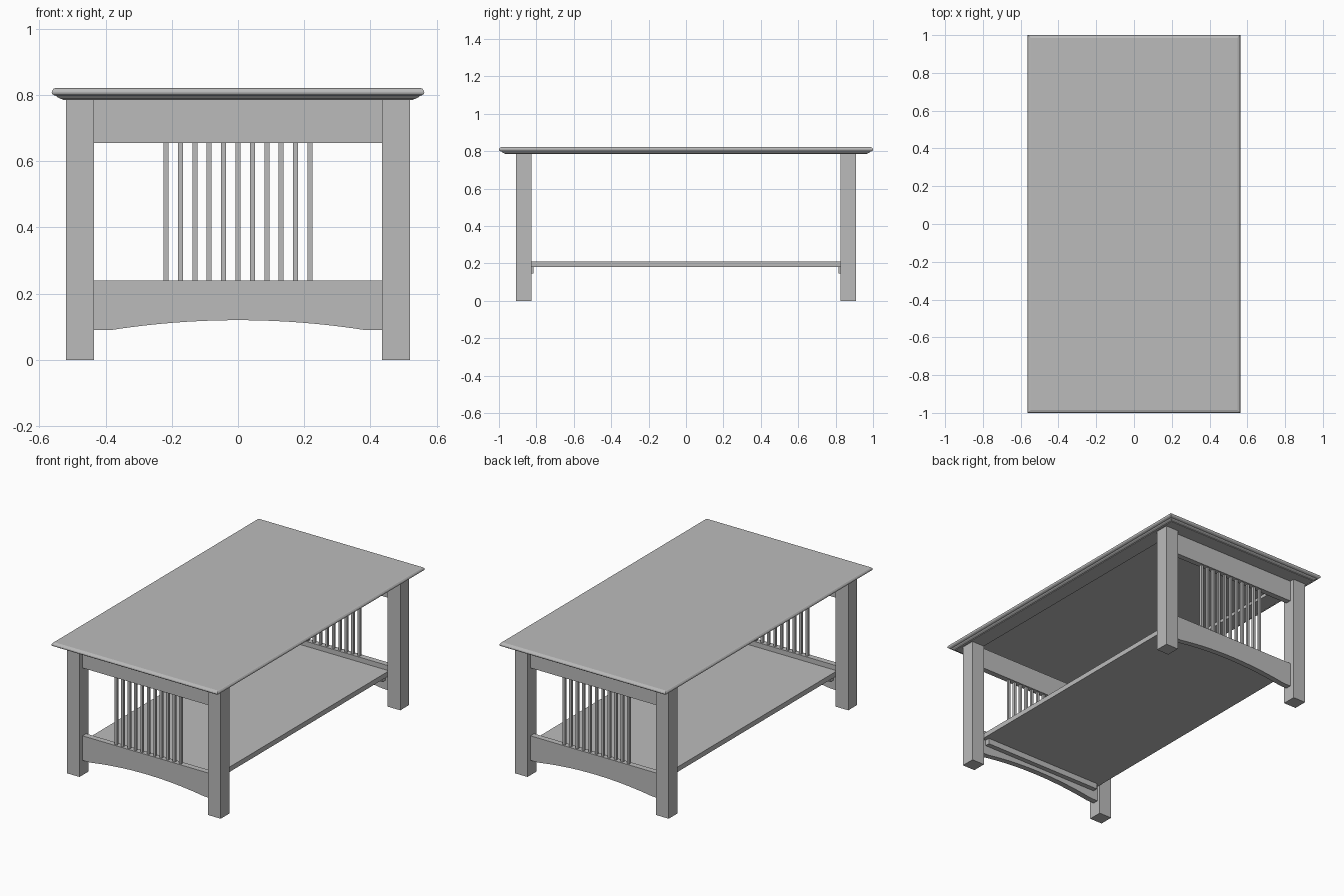
import bpy
import bmesh
import math

cube = bpy.data.objects.get("Cube")
if cube:
    bpy.data.objects.remove(cube, do_unlink=True)

# One plain finish for the whole table
grey = bpy.data.materials.new("plain_grey")
grey.use_nodes = True
colour = (0.5, 0.5, 0.5, 1)
grey.diffuse_color = colour
grey.node_tree.nodes["Principled BSDF"].inputs["Base Color"].default_value = colour


def finish(name, bm):
    bmesh.ops.recalc_face_normals(bm, faces=bm.faces)
    mesh = bpy.data.meshes.new(name)
    bm.to_mesh(mesh)
    bm.free()
    mesh.materials.append(grey)
    obj = bpy.data.objects.new(name, mesh)
    bpy.context.collection.objects.link(obj)
    return obj


def box(name, x0, x1, y0, y1, z0, z1):
    bm = bmesh.new()
    bmesh.ops.create_cube(bm, size=1)
    for v in bm.verts:
        v.co.x = x1 if v.co.x > 0 else x0
        v.co.y = y1 if v.co.y > 0 else y0
        v.co.z = z1 if v.co.z > 0 else z0
    return finish(name, bm)


# Main sizes
HALF_X, HALF_Y, TOP_Z = 0.563, 1.0, 0.822
UNDER_Z = 0.785
LEG_IN_X, LEG_OUT_X = 0.435, 0.52
LEG_IN_Y, LEG_OUT_Y = 0.825, 0.91
RAIL_IN, RAIL_OUT = 0.845, 0.88


# Table top: moulded edge profile (inset, height) swept around a rectangle,
# with a shallow recess underneath
def table_top():
    profile = [(0.014, TOP_Z), (0.006, 0.819), (0.001, 0.813), (0, 0.808),
               (0.002, 0.803), (0.008, 0.799), (0.015, 0.797), (0.018, 0.793),
               (0.026, 0.789), (0.032, 0.788), (0.033, UNDER_Z),
               (0.128, UNDER_Z), (0.128, 0.805)]
    bm = bmesh.new()
    rings = []
    for inset, z in profile:
        rings.append([bm.verts.new((sx * (HALF_X - inset), sy * (HALF_Y - inset), z))
                      for sx, sy in ((1, 1), (-1, 1), (-1, -1), (1, -1))])
    for a, b in zip(rings, rings[1:]):
        for i in range(4):
            j = (i + 1) % 4
            bm.faces.new((a[i], a[j], b[j], b[i]))
    bm.faces.new(rings[0])
    bm.faces.new(rings[-1])
    finish("table_top", bm)


# Lower rail with a gently arched underside
def arched_rail(name, y0, y1):
    foot, arch, steps = 0.385, 0.03, 20
    outline = [(-LEG_IN_X, 0.24), (-LEG_IN_X, 0.09)]
    for i in range(steps + 1):
        x = foot * (2 * i / steps - 1)
        outline.append((x, 0.09 + arch * (1 - (x / foot) ** 2)))
    outline += [(LEG_IN_X, 0.09), (LEG_IN_X, 0.24)]
    bm = bmesh.new()
    face = bm.faces.new([bm.verts.new((x, y0, z)) for x, z in outline])
    extruded = bmesh.ops.extrude_face_region(bm, geom=[face])["geom"]
    moved = [g for g in extruded if isinstance(g, bmesh.types.BMVert)]
    bmesh.ops.translate(bm, verts=moved, vec=(0, y1 - y0, 0))
    finish(name, bm)


table_top()

# Both end frames
for end, s in (("front", -1), ("back", 1)):
    def span(a, b):
        return sorted((s * a, s * b))

    for side, sx in (("left", 1), ("right", -1)):
        box(f"{end}_{side}_leg", *sorted((sx * LEG_IN_X, sx * LEG_OUT_X)),
            *span(LEG_IN_Y, LEG_OUT_Y), 0, UNDER_Z)
    box(f"{end}_upper_rail", -LEG_IN_X, LEG_IN_X, *span(RAIL_IN, RAIL_OUT), 0.655, UNDER_Z)
    arched_rail(f"{end}_lower_rail", *span(RAIL_IN, RAIL_OUT))
    box(f"{end}_shelf_cleat", -0.405, 0.405, *span(0.815, RAIL_IN), 0.145, 0.18)

    # Row of square spindles between the rails
    mid = (RAIL_IN + RAIL_OUT) / 2
    for i in range(11):
        x = (i - 5) * 0.0435
        box(f"{end}_spindle_{i + 1}", x - 0.0075, x + 0.0075,
            *span(mid - 0.0075, mid + 0.0075), 0.24, 0.655)

# Shelf between the end frames
box("shelf", -0.43, 0.43, -RAIL_IN, RAIL_IN, 0.18, 0.21)
